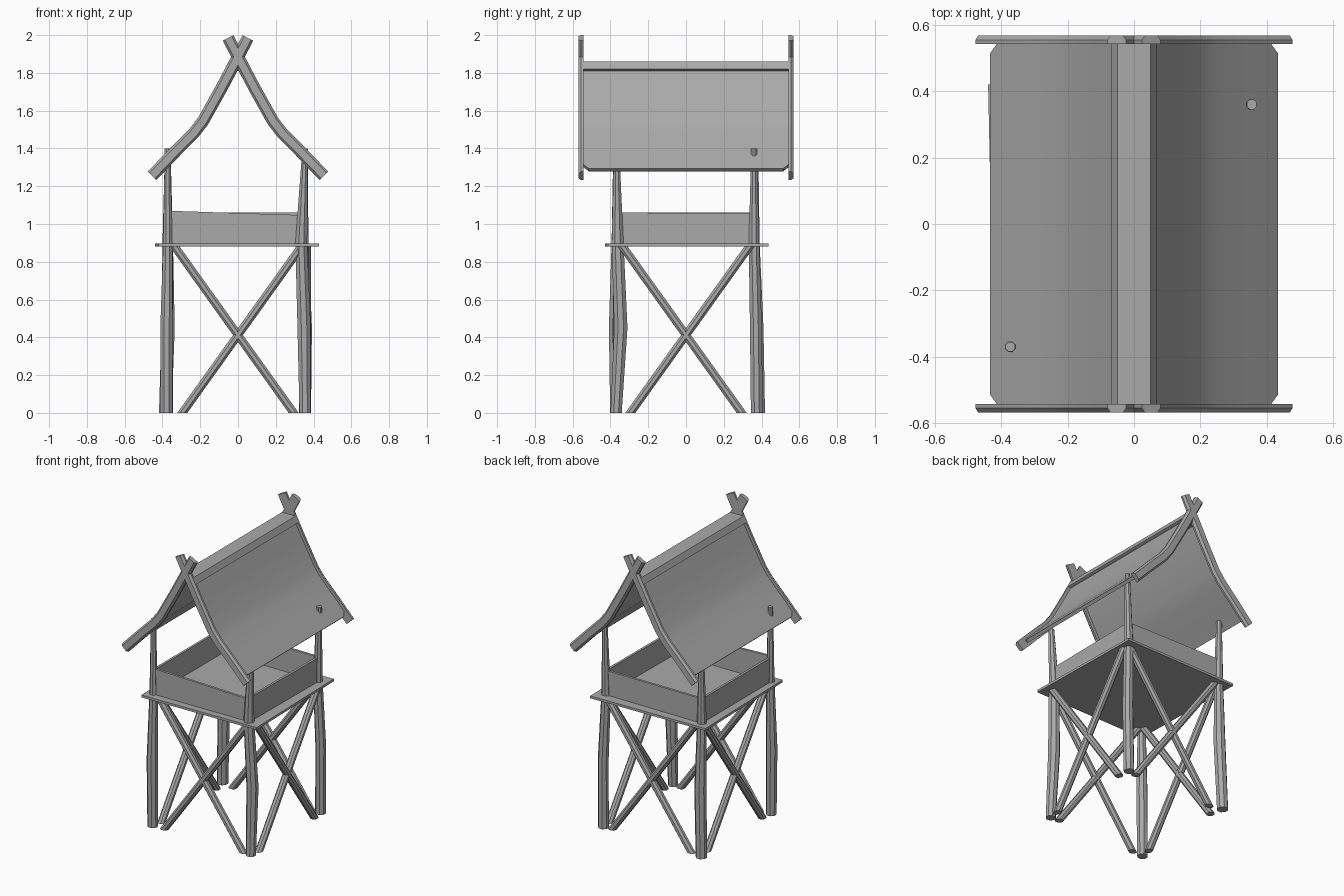
import bpy, bmesh, math
from mathutils import Vector, Matrix

cube = bpy.data.objects.get("Cube")
if cube:
    bpy.data.objects.remove(cube, do_unlink=True)

grey = bpy.data.materials.new("weathered_grey")
grey.use_nodes = True
grey.diffuse_color = (0.4, 0.4, 0.4, 1)
bsdf = next(n for n in grey.node_tree.nodes if n.type == 'BSDF_PRINCIPLED')
bsdf.inputs["Base Color"].default_value = (0.4, 0.4, 0.4, 1)
bsdf.inputs["Roughness"].default_value = 0.9


def loft(name, rings):
    """Closed solid through a series of matching cross-sections."""
    bm = bmesh.new()
    loops = [[bm.verts.new(p) for p in ring] for ring in rings]
    n = len(loops[0])
    for a, b in zip(loops, loops[1:]):
        for i in range(n):
            j = (i + 1) % n
            bm.faces.new((a[i], a[j], b[j], b[i]))
    bm.faces.new(loops[0][::-1])
    bm.faces.new(loops[-1])
    bmesh.ops.recalc_face_normals(bm, faces=bm.faces)
    mesh = bpy.data.meshes.new(name)
    bm.to_mesh(mesh)
    bm.free()
    mesh.materials.append(grey)
    obj = bpy.data.objects.new(name, mesh)
    bpy.context.collection.objects.link(obj)
    bpy.ops.object.select_all(action='DESELECT')
    obj.select_set(True)
    bpy.context.view_layer.objects.active = obj
    bpy.ops.object.shade_smooth_by_angle(angle=math.radians(30))
    return obj


def circle(centre, radius, sides=8):
    return [Vector(centre) + Vector((radius * math.cos(t), radius * math.sin(t), 0))
            for t in (2 * math.pi * (i + 0.5) / sides for i in range(sides))]


def normals_2d(path):
    """Upward normals of a path in the x-z plane."""
    out = []
    for i in range(len(path)):
        a, b = Vector(path[max(i - 1, 0)]), Vector(path[min(i + 1, len(path) - 1)])
        d = (b - a).normalized()
        out.append(Vector((-d.y, d.x)))
    return out


# Corner posts: rough, slightly crooked, tapering upwards (x, y, z, radius)
posts = {
    "front_right_post": [(-.378, -.37, 0, .034), (-.378, -.375, .45, .036),
                         (-.372, -.37, .9, .026), (-.373, -.37, 1.4, .016)],
    "front_left_post": [(.355, -.37, 0, .032), (.35, -.345, .45, .038),
                        (.335, -.362, .9, .034), (.352, -.367, 1.33, .018)],
    "back_left_post": [(.355, .375, 0, .034), (.36, .37, .45, .034),
                       (.345, .36, .9, .03), (.355, .36, 1.4, .016)],
    "back_right_post": [(-.385, .385, 0, .036), (-.37, .375, .45, .038),
                        (-.372, .362, .9, .03), (-.372, .367, 1.33, .018)],
}
for name, pts in posts.items():
    loft(name, [circle(p[:3], p[3]) for p in pts])

# Crossed braces on all four sides
for k, side in enumerate(("front", "left", "back", "right")):
    turn = Matrix.Rotation(k * math.pi / 2, 3, 'Z')
    for s in (-1, 1):
        rings = []
        for x, z in ((-.295, 0), (.335, .88)):
            ring = circle((0, 0, 0), .024)
            # stretch so the horizontal end cuts keep a round pole
            rings.append([turn @ Vector((s * (x + p.x * 1.2), p.y - .365, z)) for p in ring])
        loft(f"{side}_brace_{'a' if s < 0 else 'b'}", rings)


# Platform, very slightly twisted
def rect(h, z):
    twist = Matrix.Rotation(math.radians(1.2), 3, 'Z')
    return [twist @ Vector((x * h, y * h, z)) + Vector((-.006, .004, 0))
            for x, y in ((-1, -1), (1, -1), (1, 1), (-1, 1))]


loft("platform", [rect(.425, .88), rect(.425, .896)])


# Railing boards between the posts
def rail(name, a, b, top_a, top_b):
    a, b = Vector(a), Vector(b)
    d = (b - a).normalized() * .008
    n = Vector((-d.y, d.x))
    loft(name, [[(*(p + n), .89), (*(p - n), .89), (*(p - n), t), (*(p + n), t)]
                for p, t in ((a, top_a), (b, top_b))])


fr, fl, bl, br = (-.372, -.37), (.338, -.362), (.347, .36), (-.37, .364)
rail("front_rail", fr, fl, 1.07, 1.047)
rail("left_rail", fl, bl, 1.06, 1.058)
rail("back_rail", bl, br, 1.06, 1.062)
rail("right_rail", br, fr, 1.06, 1.06)

# Curved roof line from the eave up to the crossing tip
slope = [(-.455, 1.255), (-.33, 1.385), (-.235, 1.48), (-.185, 1.545),
         (-.09, 1.715), (0, 1.885), (.052, 1.985)]

# Bargeboards crossing above the ridge at both ends
section = [(-.032, 0), (.032, 0), (.032, .013), (.02, .027), (-.02, .027), (-.032, .013)]
for end, ys in (("front", -1), ("back", 1)):
    for side, xs in (("right", 1), ("left", -1)):
        rings = []
        for p, n in zip(slope, normals_2d(slope)):
            rings.append([(xs * (p[0] + n.x * w), ys * (.542 + d), p[1] + n.y * w)
                          for w, d in section])
        loft(f"{end}_{side}_bargeboard", rings)

# Roof panels with clipped eave corners
roof_line = [(-.425, 1.286), (-.405, 1.307)] + slope[1:5] + [(-.02, 1.85)]
for side, xs in (("right", 1), ("left", -1)):
    rings = []
    for i, (p, n) in enumerate(zip(roof_line, normals_2d(roof_line))):
        half = .515 if i == 0 else .543
        rings.append([(xs * (p[0] + n.x * t), y, p[1] + n.y * t)
                      for t, y in ((.012, -half), (.012, half), (-.01, half), (-.01, -half))])
    loft(f"{side}_roof_panel", rings)

# Flat-topped ridge cap
cap = [(-.07, 1.82), (-.05, 1.86), (.05, 1.86), (.07, 1.82), (.052, 1.81), (-.052, 1.81)]
loft("ridge_cap", [[(x, y, z) for x, z in cap] for y in (-.543, .543)])
